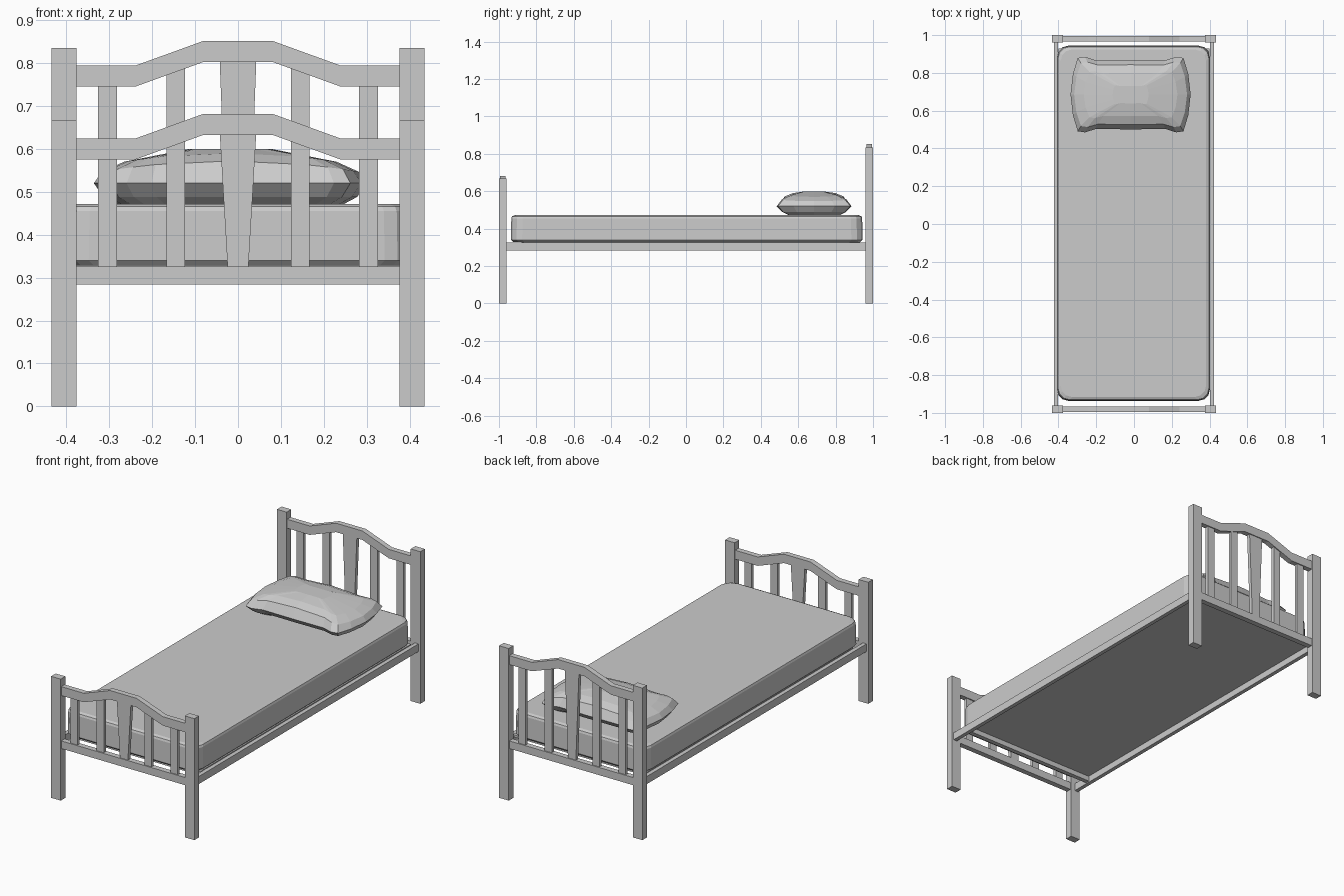
import bpy, bmesh, math

if "Cube" in bpy.data.objects:
    bpy.data.objects.remove(bpy.data.objects["Cube"])

grey = bpy.data.materials.new("light grey")
grey.diffuse_color = (0.6, 0.6, 0.6, 1)
grey.use_nodes = True
grey.node_tree.nodes["Principled BSDF"].inputs["Base Color"].default_value = grey.diffuse_color


def finish(name, bm):
    bmesh.ops.recalc_face_normals(bm, faces=bm.faces[:])
    me = bpy.data.meshes.new(name)
    bm.to_mesh(me)
    bm.free()
    me.materials.append(grey)
    ob = bpy.data.objects.new(name, me)
    bpy.context.collection.objects.link(ob)
    return ob


def loft(name, rings):
    """Closed solid skinned through rings of equal point count."""
    bm = bmesh.new()
    rows = [[bm.verts.new(p) for p in r] for r in rings]
    n = len(rows[0])
    for a, b in zip(rows, rows[1:]):
        for i in range(n):
            j = (i + 1) % n
            bm.faces.new((a[i], a[j], b[j], b[i]))
    bm.faces.new(rows[0][::-1])
    bm.faces.new(rows[-1])
    return finish(name, bm)


def plate(name, outline, y, t):
    """Front outline (x, z) extruded along y."""
    return loft(name, [[(x, yy, z) for x, z in outline] for yy in (y - t / 2, y + t / 2)])


def box(name, x0, x1, y0, y1, z0, z1):
    return plate(name, [(x0, z0), (x1, z0), (x1, z1), (x0, z1)], (y0 + y1) / 2, y1 - y0)


def end_board(label, y, post_h, low):
    # posts and lower rail
    for s in (-1, 1):
        box(label + "_post", s * 0.406 - 0.029, s * 0.406 + 0.029, y - 0.02, y + 0.02, 0, post_h)
    box(label + "_lower_rail", -0.38, 0.38, y - 0.015, y + 0.015, 0.284, 0.326)
    # arched top rail
    path = [(-0.38, low), (-0.24, low), (-0.08, low + 0.058), (0.08, low + 0.058), (0.24, low), (0.38, low)]
    plate(label + "_arched_rail", path + [(x, z + 0.049) for x, z in reversed(path)], y, 0.03)
    # straight slats
    for x in (-0.304, -0.145, 0.145, 0.304):
        top = low + 0.02 + max(0, min(1, (0.24 - abs(x)) / 0.16)) * 0.058
        box(label + "_slat", x - 0.022, x + 0.022, y - 0.009, y + 0.009, 0.32, top)
    # tapered centre slat
    top = low + 0.07
    plate(label + "_centre_slat", [(-0.024, 0.32), (0.024, 0.32), (0.043, top), (-0.043, top)], y, 0.02)


end_board("footboard", -0.98, 0.667, 0.575)
end_board("headboard", 0.98, 0.835, 0.745)

# side rails, cross bar and base panel
for s in (-1, 1):
    box("side_rail", s * 0.413 - 0.011, s * 0.413 + 0.011, -0.965, 0.965, 0.284, 0.326)
box("cross_bar", -0.405, 0.405, -0.87, -0.845, 0.29, 0.325)
box("base_panel", -0.4, 0.4, -0.88, 0.93, 0.318, 0.33)


# mattress with rounded corners and a softened top edge
def rounded(inset, z):
    hx, hy, r = 0.405 - inset, 0.94 - inset, 0.06
    pts = []
    for k, (sx, sy) in enumerate([(1, 1), (-1, 1), (-1, -1), (1, -1)]):
        for i in range(4):
            a = math.radians(90 * k + 30 * i)
            pts.append((-0.003 + sx * (hx - r) + r * math.cos(a),
                        0.004 + sy * (hy - r) + r * math.sin(a), z))
    return pts


loft("mattress", [rounded(0.012, 0.328), rounded(0, 0.34), rounded(0.002, 0.455),
                  rounded(0.006, 0.466), rounded(0.02, 0.472)])

# pillow: pinched seam outline with fuller middle
quarter = [(1, 0), (0.96, 0.55), (0.88, 0.97), (0.76, 1), (0.58, 0.91), (0, 0.92)]
outline = quarter + [(-x, y) for x, y in quarter[-2::-1]]
outline += [(x, -y) for x, y in outline[-2:0:-1]]


def pillow_ring(sx, sy, z, droop):
    return [(-0.018 + 0.318 * x * sx, 0.685 + 0.2 * y * sy, z - droop * x * x) for x, y in outline]


loft("pillow", [pillow_ring(0.8, 0.62, 0.466, 0), pillow_ring(0.93, 0.84, 0.488, 0),
                pillow_ring(1, 1, 0.52, 0), pillow_ring(0.94, 0.86, 0.572, 0.025),
                pillow_ring(0.78, 0.62, 0.59, 0.02), pillow_ring(0.3, 0.25, 0.6, 0)])
